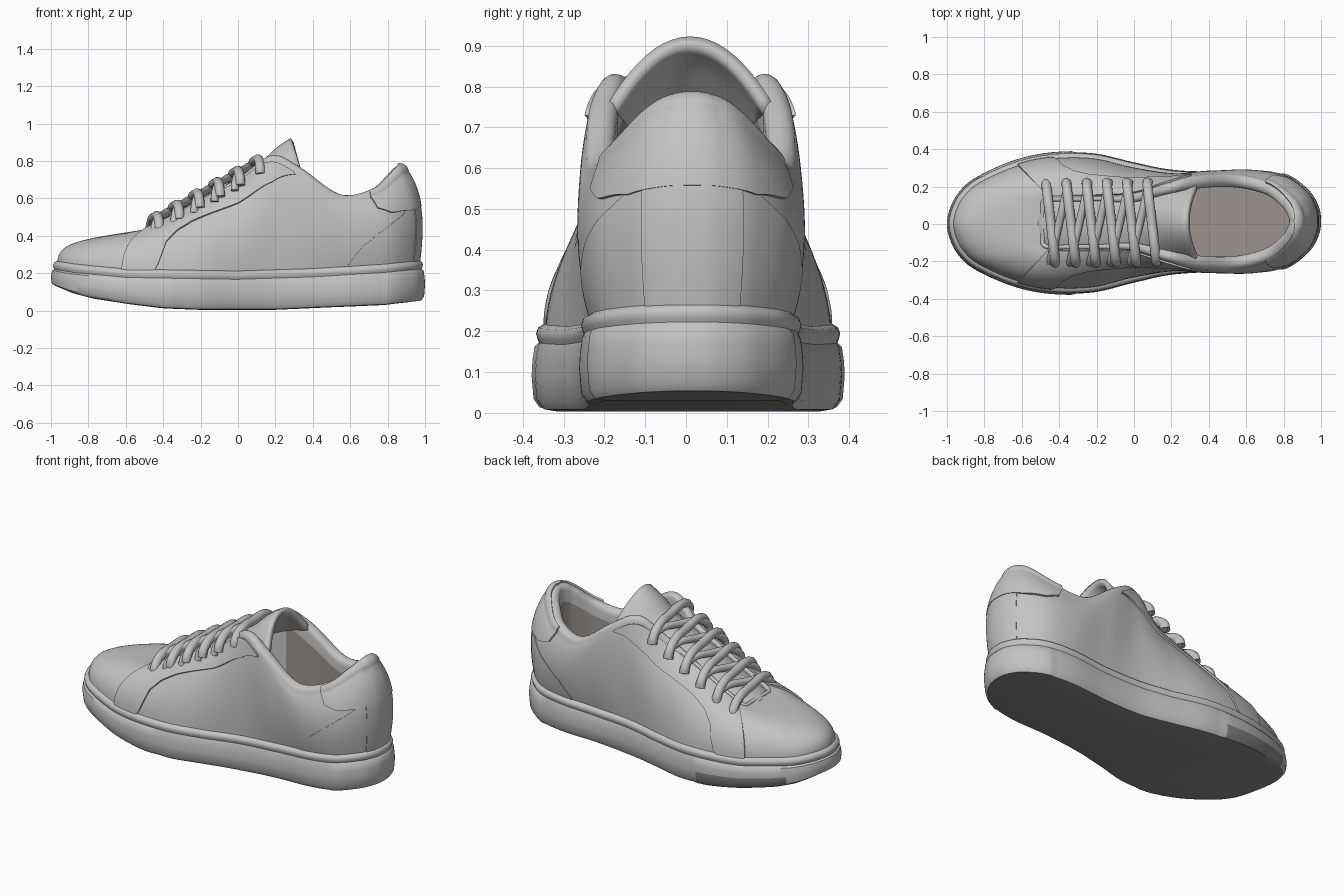
import bpy, bmesh, math
from mathutils import Vector

old = bpy.data.objects.get("Cube")
if old:
    bpy.data.objects.remove(old, do_unlink=True)


def material(name, rgb):
    m = bpy.data.materials.new(name)
    m.use_nodes = True
    m.diffuse_color = (*rgb, 1)
    m.node_tree.nodes["Principled BSDF"].inputs["Base Color"].default_value = (*rgb, 1)
    return m


GREY = material("light grey leather", (0.55, 0.55, 0.55))
LINING = material("warm grey lining", (0.33, 0.29, 0.27))
RUBBER = material("dark grey rubber", (0.25, 0.245, 0.225))

# Half outlines from toe to heel: sole (x, y) and shoe opening (x, y, z)
SOLE = [(-1, 0), (-.985, .08), (-.94, .165), (-.85, .245), (-.65, .335), (-.45, .378),
        (-.22, .378), (0, .328), (.2, .287), (.43, .275), (.65, .28), (.82, .25),
        (.935, .165), (.987, .08), (1, 0)]
TOP = [(-.5, 0, .445), (-.5, .05, .445), (-.5, .09, .445), (-.495, .12, .447),
       (-.46, .138, .462), (-.36, .14, .51), (-.18, .14, .61), (0, .15, .71),
       (.17, .205, .83), (.33, .25, .765), (.55, .255, .622), (.74, .207, .655),
       (.85, .12, .742), (.89, .055, .772), (.902, 0, .777)]
# Side profile by position: start pull, start height, end pull, end height, bulge
SHAPE = [(0, (0, .62, .25, .7, 0)), (4, (.02, .52, .4, .82, 0)), (6, (.05, .43, .45, .84, 0)),
         (8, (0, .4, .2, .75, .02)), (9, (0, .35, 0, .7, .043)),
         (11, (0, .4, .1, .75, .035)), (14, (0, .4, .05, .75, .024))]
BOTTOM = [(-1, .13), (-.9, .09), (-.8, .065), (-.6, .035), (-.4, .012), (-.2, .004),
          (.2, .004), (.5, .018), (.8, .03), (1, .05)]
RIM = [(-1, .265), (-.9, .25), (-.6, .222), (0, .212), (.4, .225), (.8, .25), (1, .268)]
LAST = 14
LOOP = 28


def interp(table, x):
    for (a, p), (b, q) in zip(table, table[1:]):
        if x <= b:
            f = min(max((x - a) / (b - a), 0), 1)
            if isinstance(p, tuple):
                f = f * f * (3 - 2 * f)
                return [s + (t - s) * f for s, t in zip(p, q)]
            return p + (q - p) * f
    return table[-1][1]


def spline(keys, u):
    """Smooth closed outline, mirrored at the toe and heel."""
    u %= LOOP
    side = -1 if u > LAST else 1
    u = LOOP - u if side < 0 else u
    i = min(int(u), LAST - 1)
    f = u - i

    def key(j):
        flip = j < 0 or j > LAST
        v = Vector(keys[abs(j) if j < 0 else LOOP - j if flip else j]).to_3d()
        return Vector((v.x, -v.y if flip else v.y, v.z))
    a, b, c, d = (key(i + k) for k in (-1, 0, 1, 2))
    p = b + (c - a) * f / 2 + (a - 2.5 * b + 2 * c - d / 2) * f * f \
        + (1.5 * (b - c) + (d - a) / 2) * f ** 3
    return Vector((p.x, p.y * side, p.z))


def inward(keys, u):
    t = spline(keys, u + .03) - spline(keys, u - .03)
    return Vector((t.y, -t.x, 0)).normalized()


def half(u):
    u %= LOOP
    return min(u, LOOP - u)


def upper(u, v):
    """Upper surface: v 0-1 outer wall, 1-2 rolled edge, 2-3 lining."""
    h = half(u)
    r = interp([(0, .012), (6, .012), (9, .036), (14, .036)], h)
    n, tn = inward(SOLE, u), inward(TOP, u)
    base = spline(SOLE, u) + n * .034
    base.z = interp(RIM, base.x) - .005
    top = spline(TOP, u) - Vector((0, 0, r))
    if v <= 1:
        a1, f1, a2, f2, o = interp(SHAPE, h)
        dz = top.z - base.z
        p1, p2 = base.lerp(top, a1) - n * o, base.lerp(top, a2) - n * o
        p1.z, p2.z = base.z + dz * f1, base.z + dz * f2
        w = 1 - v
        return base * w ** 3 + p1 * 3 * w * w * v + p2 * 3 * w * v * v + top * v ** 3
    ang = math.pi * min(v - 1, 1)
    p = top + tn * r * (1 - math.cos(ang)) + Vector((0, 0, r * math.sin(ang)))
    if v > 2:
        deep = interp([(0, 0), (7, 0), (8.5, 1), (14, 1)], h)
        low = (top.z - .05) * (1 - deep) + .27 * deep
        p.z += (low - p.z) * (v - 2)
    return p


def raised(u, v, off):
    e = .02
    du = upper(u + e, v) - upper(u - e, v)
    dv = upper(u, v + e) - upper(u, max(v - e, 0))
    return upper(u, v) + dv.cross(du).normalized() * off


def shift(p):
    return Vector((p.x, p.y + .008 + .008 * p.x, p.z))


def grid(name, nu, nv, point, mats, closed=False, rule=None, angle=40):
    bm = bmesh.new()
    vs = [[bm.verts.new(shift(point(i, j))) for j in range(nv)] for i in range(nu)]
    for i in range(nu if closed else nu - 1):
        for j in range(nv - 1):
            k = (i + 1) % nu
            f = bm.faces.new((vs[i][j], vs[k][j], vs[k][j + 1], vs[i][j + 1]))
            if rule:
                f.material_index = rule(f.calc_center_median(), j)
    bmesh.ops.remove_doubles(bm, verts=bm.verts, dist=.0003)
    bmesh.ops.recalc_face_normals(bm, faces=bm.faces)
    me = bpy.data.meshes.new(name)
    bm.to_mesh(me)
    bm.free()
    ob = bpy.data.objects.new(name, me)
    bpy.context.collection.objects.link(ob)
    for m in mats:
        me.materials.append(m)
    bpy.ops.object.select_all(action='DESELECT')
    ob.select_set(True)
    bpy.context.view_layer.objects.active = ob
    bpy.ops.object.shade_smooth_by_angle(angle=math.radians(angle))
    return ob


# Rubber sole: rows of (inset, blend bottom to groove, extra height), then foxing band
N = 224
WALL = [(.05, 0, 0), (.02, 0, .004), (.005, .15, 0), (0, .5, 0), (.002, .72, 0),
        (.007, .93, 0), (.018, 1, 0), (.014, 1, .01), (.011, 1, .022), (.016, 1, .036),
        (.03, 1, .045), (.07, 1, .045)]


def sole_point(i, j):
    u = i * LOOP / N
    p = spline(SOLE, u)
    b, g = interp(BOTTOM, p.x), interp(RIM, p.x) - .045
    inset, f, dz = WALL[max(j - 2, 0)]
    if -.33 < p.x < .8 and 2 < j < 8:
        inset += .006
    z = b + (g - b) * f + dz
    p += inward(SOLE, u) * inset
    return Vector((p.x, p.y * min(j / 2, 1), z))


def sole_colour(c, j):
    scuff = c.y > .1 and -.85 < c.x < -.345 and 3 <= j <= 4
    return int(scuff or j < 3)


grid("sole", N, len(WALL) + 2, sole_point, [GREY, RUBBER], True, sole_colour)

# Leather upper with padded collar and lining
ROWS = [k / 16 for k in range(17)] + [1 + k / 8 for k in range(1, 9)] + [2.15, 2.5, 3]
grid("upper", N, len(ROWS), lambda i, j: upper(i * LOOP / N, ROWS[j]), [GREY, LINING], True,
     lambda c, j: int(j > 24 and c.x > .2))


# Insole with a heel pad on top
def insole(name, u0, z):
    def point(i, j):
        u = u0 + (LOOP - 2 * u0) * i / 80
        p = spline(SOLE, u) + inward(SOLE, u) * .06
        return Vector((p.x, p.y * j / 4, z))
    grid(name, 81, 5, point, [LINING])


insole("insole", 6, .29)
insole("heel_pad", 9.8, .298)


# Raised leather panels following the upper
def panel(name, u0, u1, lo, hi, thick, nu=70, nv=18):
    def point(i, j):
        a = min(max(i - 1, 0), nu - 3) / (nu - 3)
        b = min(max(j - 1, 0), nv - 3) / (nv - 3)
        u = u0 + (u1 - u0) * a
        h = half(u)
        v = interp(lo, h) + (interp(hi, h) - interp(lo, h)) * b
        edge = i in (0, nu - 1) or j in (0, nv - 1)
        return raised(u, v, -.006 if edge else thick)
    grid(name, nu, nv, point, [GREY], angle=50)


STAY = [(4, 0), (5, 0), (5.12, .12), (5.22, .4), (5.45, .55), (5.8, .62), (7, .68),
        (8, .76), (8.8, .95)]
for side, a, b in (("left", 4.1, 8.8), ("right", LOOP - 8.8, LOOP - 4.1)):
    panel(side + "_eyestay", a, b, STAY, [(0, .98), (14, .98)], .01)
    ends = (9.7, 12.5) if side == "left" else (LOOP - 12.5, LOOP - 9.7)
    panel(side + "_heel_counter", *ends, [(0, 0), (14, 0)],
          [(9.7, .03), (10.1, .28), (10.6, .43), (11.2, .53), (12.5, .62)], .004)
panel("heel_strip", 12.4, LOOP - 12.4, [(0, 0), (14, 0)], [(0, .62), (14, .62)], .008, 30)
panel("heel_tab", 10.8, LOOP - 10.8, [(10.8, .8), (11.2, .66), (12, .56), (14, .56)],
      [(10.8, 1.3), (14, 1.6)], .011)


# Tongue
def tongue_point(i, j):
    x, y = -.52 + .81 * i / 30, j / 10 - 1
    z = interp([(-.52, .41), (-.3, .53), (0, .69), (.12, .77), (.22, .865), (.29, .91)], x)
    drop = interp([(-.5, .04), (0, .06), (.15, .12), (.29, .17)], x)
    w = interp([(-.5, .15), (0, .165), (.29, .195)], x)
    back = .05 * max(x, 0) / .29
    return Vector((x + back * y * y, w * y, z - drop * y * y))


tongue = grid("tongue", 31, 21, tongue_point, [GREY])
thick = tongue.modifiers.new("thickness", 'SOLIDIFY')
thick.thickness, thick.offset = .03, 0


# Laces: slanted bars with crossing pieces beneath
def lace(name, x_left, x_right, lift, radius):
    cu = bpy.data.curves.new(name, 'CURVE')
    cu.dimensions = '3D'
    cu.bevel_depth, cu.bevel_resolution, cu.resolution_u = radius, 3, 8
    cu.use_fill_caps = True
    sp = cu.splines.new('BEZIER')
    path = [(.215, -.065), (.205, -.03), (.15, .01), (0, .02),
            (-.15, .01), (-.205, -.03), (-.215, -.065)]
    sp.bezier_points.add(len(path) - 1)
    for bp, (y, dz) in zip(sp.bezier_points, path):
        x = x_right + (x_left - x_right) * (y + .215) / .43
        bp.co = shift(Vector((x, y, .445 + (x + .5) * .56 + dz + lift)))
        bp.handle_left_type = bp.handle_right_type = 'AUTO'
    cu.materials.append(GREY)
    ob = bpy.data.objects.new(name, cu)
    bpy.context.collection.objects.link(ob)


for i in range(6):
    x = -.47 + .108 * i
    lace(f"lace_bar_{i + 1}", x, x + .05, .003, .026)
    if i < 5:
        lace(f"lace_cross_{i + 1}", x + .12, x + .02, -.008, .021)
